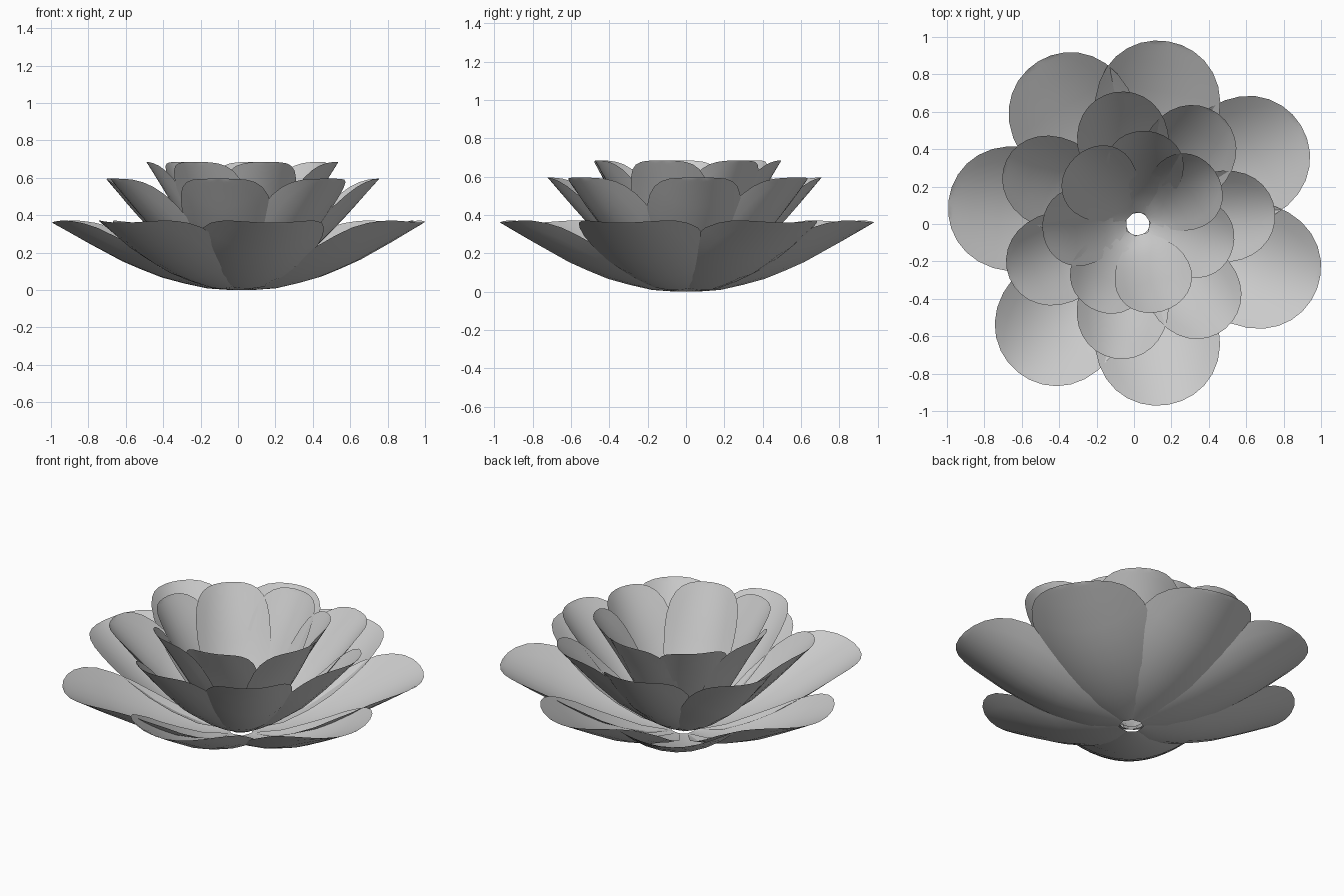
import bpy, bmesh, math

if "Cube" in bpy.data.objects:
    bpy.data.objects.remove(bpy.data.objects["Cube"])

ROWS, COLS = 12, 8
CENTRE_X = 0.02


def profile(points, r):
    # piecewise-linear height along the petal midline
    for (r0, z0), (r1, z1) in zip(points, points[1:]):
        if r <= r1:
            return z0 + (z1 - z0) * (r - r0) / (r1 - r0)
    return points[-1][1]


def petal(name, angle, scale, points, half_width, cup, skew):
    # cupped oval sheet, narrow at the base and round at the tip
    bm = bmesh.new()
    r0, r1 = points[0][0], points[-1][0]
    a = math.radians(angle)
    grid = []
    for i in range(ROWS + 1):
        t = math.sin(math.pi / 2 * i / ROWS)
        u = t ** skew
        w = half_width * math.sqrt(max(0, 1 - (2 * u - 1) ** 2))
        if t < 0.5:
            w = max(w, 0.035)
        r = r0 + (r1 - r0) * t
        row = []
        for j in range(COLS + 1):
            y = w * (2 * j / COLS - 1)
            z = profile(points, r) + cup * y * y
            x = r * scale
            row.append(bm.verts.new((x * math.cos(a) - y * math.sin(a) + CENTRE_X,
                                     x * math.sin(a) + y * math.cos(a), z)))
        grid.append(row)
    for i in range(ROWS):
        for j in range(COLS):
            bm.faces.new((grid[i][j], grid[i + 1][j],
                          grid[i + 1][j + 1], grid[i][j + 1]))
    bmesh.ops.remove_doubles(bm, verts=bm.verts, dist=0.0005)
    for f in bm.faces:
        f.smooth = True
    me = bpy.data.meshes.new(name)
    bm.to_mesh(me)
    bm.free()
    bpy.context.collection.objects.link(bpy.data.objects.new(name, me))


# three rings: (angle, length scale), midline profile, half width, cupping, fullness
rings = {
    "outer_petal": (((80.5, 1.0), (31, 1.03), (-19.5, 1.03), (-80.5, 0.99),
                     (231, 1.03), (173, 1.03), (121.5, 1.03)),
                    [(0.06, 0.0), (0.2, 0.01), (0.4, 0.06), (0.6, 0.14),
                     (0.8, 0.25), (0.99, 0.36)], 0.335, 1.2, 1.45),
    "middle_petal": (((100, 0.98), (54, 1.0), (5, 1.01), (-50, 1.0),
                      (-100, 1.0), (203, 1.02), (154, 1.07)),
                     [(0.06, 0.015), (0.2, 0.085), (0.4, 0.235),
                      (0.55, 0.39), (0.73, 0.595)], 0.245, 2.4, 1.35),
    "inner_petal": (((83, 0.99), (34, 0.99), (-14, 1.04), (-74, 0.96),
                     (241, 1.02), (183, 1.01), (133, 0.97)),
                    [(0.06, 0.03), (0.15, 0.11), (0.27, 0.29),
                     (0.38, 0.48), (0.505, 0.685)], 0.208, 3.2, 1.25),
}
for name, (places, pts, width, cup, skew) in rings.items():
    for k, (ang, scale) in enumerate(places):
        petal(f"{name}_{k + 1}", ang, scale, pts, width, cup, skew)
